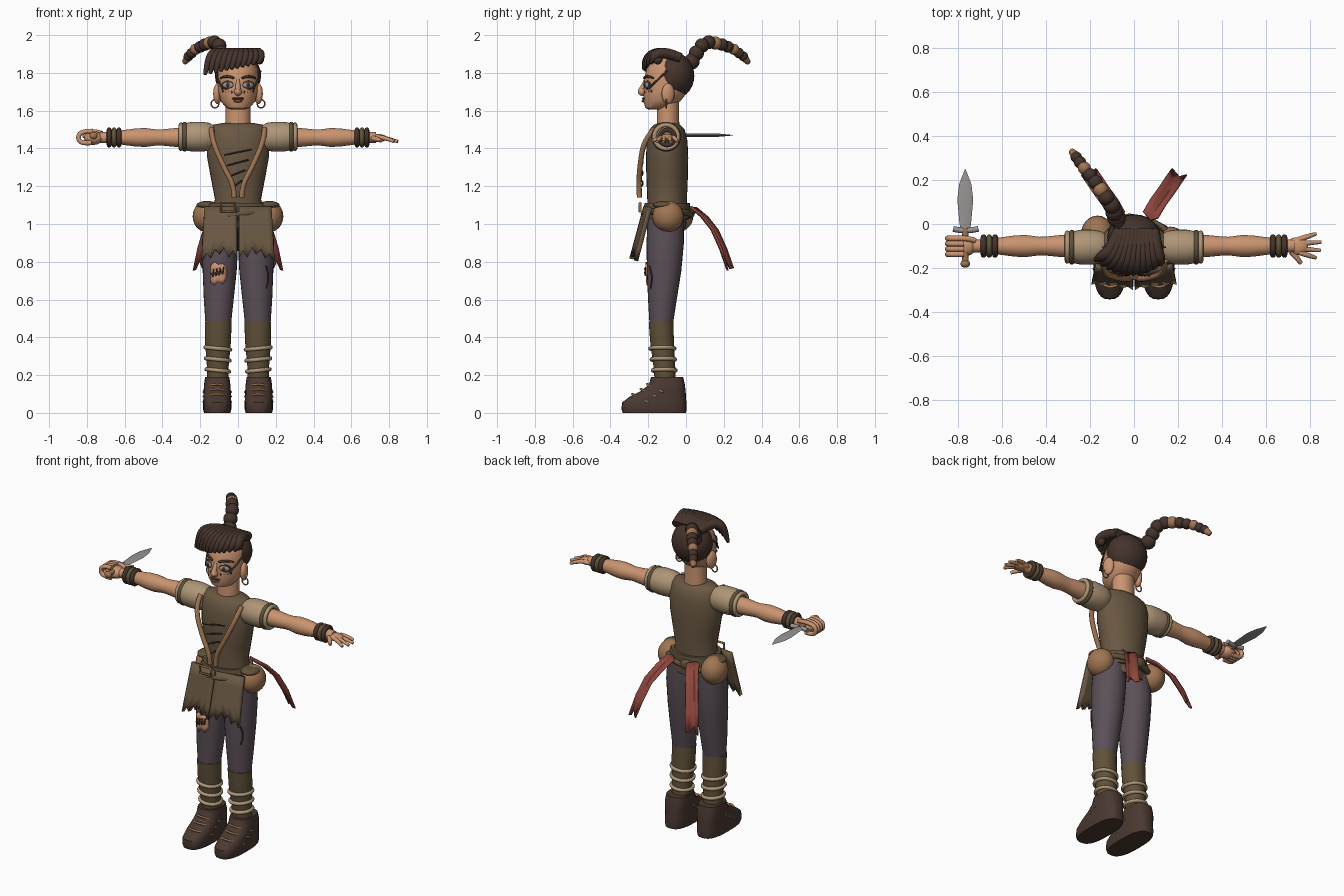
import bpy, bmesh, math
from mathutils import Vector

if "Cube" in bpy.data.objects:
    bpy.data.objects.remove(bpy.data.objects["Cube"])


def colour(name, r, g, b):
    m = bpy.data.materials.new(name)
    lin = [((c / 255 + 0.055) / 1.055) ** 2.4 for c in (r, g, b)] + [1]
    m.use_nodes = True
    m.diffuse_color = lin
    m.node_tree.nodes["Principled BSDF"].inputs["Base Color"].default_value = lin
    return m


SKIN = colour("skin", 202, 148, 112)
HAIR = colour("dark hair", 68, 51, 43)
CLOTH = colour("brown cloth", 105, 87, 66)
PANTS = colour("plum grey trousers", 91, 80, 88)
BOOT = colour("boot leather", 74, 57, 49)
LINEN = colour("linen", 174, 150, 119)
RED = colour("red ribbon", 143, 70, 60)
TAN = colour("tan leather", 160, 117, 82)
STEEL = colour("steel", 152, 148, 147)
OLIVE = colour("olive wrap", 96, 82, 58)
made = []


def finish(name, mesh, mat):
    mesh.materials.clear()
    mesh.materials.append(mat)
    ob = bpy.data.objects.new(name, mesh)
    bpy.context.collection.objects.link(ob)
    made.append(ob)
    return ob


def from_bm(name, bm, mat):
    bmesh.ops.recalc_face_normals(bm, faces=bm.faces)
    mesh = bpy.data.meshes.new(name)
    bm.to_mesh(mesh)
    bm.free()
    return finish(name, mesh, mat)


def loft(name, rings, mat, axis="z", sides=28, power=1.0):
    """Rings are (place along axis, centre u, centre v, radius u, radius v)."""
    bm, loops = bmesh.new(), []
    for a, cu, cv, ru, rv in rings:
        loop = []
        for i in range(sides):
            t = math.tau * i / sides
            c, s = math.cos(t), math.sin(t)
            u = cu + ru * math.copysign(abs(c) ** power, c)
            v = cv + rv * math.copysign(abs(s) ** power, s)
            loop.append(bm.verts.new({"x": (a, u, v), "y": (u, a, v), "z": (u, v, a)}[axis]))
        loops.append(loop)
    for p, q in zip(loops, loops[1:]):
        for i in range(sides):
            j = (i + 1) % sides
            bm.faces.new((p[i], p[j], q[j], q[i]))
    bm.faces.new(loops[0])
    bm.faces.new(loops[-1])
    return from_bm(name, bm, mat)


def ball(name, at, size, mat, turn=0):
    bm = bmesh.new()
    bmesh.ops.create_uvsphere(bm, u_segments=24, v_segments=14, radius=1)
    ob = from_bm(name, bm, mat)
    ob.location, ob.scale, ob.rotation_euler.z = at, size, turn
    return ob


def tube(name, points, radii, mat, cyclic=False, kind="NURBS"):
    cu = bpy.data.curves.new(name, "CURVE")
    cu.dimensions, cu.bevel_depth, cu.bevel_resolution = "3D", 1, 3
    cu.use_fill_caps = True
    sp = cu.splines.new(kind)
    sp.points.add(len(points) - 1)
    if isinstance(radii, (int, float)):
        radii = [radii] * len(points)
    for p, co, r in zip(sp.points, points, radii):
        p.co, p.radius = (*co, 1), r
    sp.use_cyclic_u, sp.use_endpoint_u = cyclic, not cyclic
    sp.order_u, sp.resolution_u = 3, 6
    tmp = bpy.data.objects.new(name + "_path", cu)
    bpy.context.collection.objects.link(tmp)
    dg = bpy.context.evaluated_depsgraph_get()
    mesh = bpy.data.meshes.new_from_object(tmp.evaluated_get(dg))
    bpy.data.objects.remove(tmp)
    return finish(name, mesh, mat)


def hoop(name, at, ru, rv, thick, mat, axis="z", tilt=0.0):
    pts = []
    for i in range(24):
        c, s = math.cos(math.tau * i / 24), math.sin(math.tau * i / 24)
        u, v, w = ru * c, rv * s, tilt * c
        pts.append(Vector(at) + Vector({"x": (w, u, v), "y": (u, w, v), "z": (u, v, w)}[axis]))
    return tube(name, pts, thick, mat, True, "POLY")


def sheet(name, fn, nu, nv, thick, mat):
    bm = bmesh.new()
    g = [[bm.verts.new(fn(i / nu, j / nv)) for j in range(nv + 1)] for i in range(nu + 1)]
    for i in range(nu):
        for j in range(nv):
            bm.faces.new((g[i][j], g[i + 1][j], g[i + 1][j + 1], g[i][j + 1]))
    ob = from_bm(name, bm, mat)
    mod = ob.modifiers.new("thickness", "SOLIDIFY")
    mod.thickness, mod.offset = thick, 0
    return ob


# Torso, neck and belt
loft("tunic", [(z, 0, -.1, rx, ry) for z, rx, ry in (
    (.98, .16, .1), (1.05, .15, .105), (1.13, .122, .105), (1.25, .145, .11), (1.35, .163, .112),
    (1.44, .166, .108), (1.5, .155, .093), (1.525, .135, .07), (1.535, .08, .045))], CLOTH)
loft("neck", [(1.5, 0, -.095, .07, .062), (1.56, 0, -.095, .066, .058), (1.7, 0, -.095, .066, .058)], SKIN)
loft("belt", [(1.03, 0, -.1, .168, .118), (1.07, 0, -.1, .168, .124), (1.11, 0, -.1, .15, .12)], OLIVE)
hoop("belt_cord", (0, -.1, 1.05), .172, .124, .016, OLIVE, tilt=.02)
ball("belt_knot", (-.02, .025, 1.06), (.04, .022, .03), OLIVE)
tube("buckle", [(-.09, -.243, 1.11), (-.015, -.243, 1.11), (-.015, -.243, 1.065), (-.09, -.243, 1.065)],
     .008, TAN, True, "POLY")
for i in range(4):
    z, w = 1.2 + .055 * i, .02 + .018 * i
    tube("chest_lace", [(-w, -.235, z), (0, -.222, z + .015), (w, -.235, z + .03)], .004, BOOT)

# Head
loft("head", [(1.605, 0, -.16, .03, .035), (1.615, 0, -.15, .062, .065), (1.65, 0, -.128, .092, .098),
              (1.7, 0, -.108, .104, .118), (1.76, 0, -.095, .108, .127), (1.82, 0, -.09, .105, .12),
              (1.87, 0, -.085, .075, .09), (1.89, 0, -.08, .03, .04)], SKIN)
ball("nose", (0, -.228, 1.7), (.021, .027, .022), SKIN)
tube("nose_bridge", [(0, -.213, 1.765), (0, -.222, 1.735), (0, -.24, 1.705)], [.01, .012, .016], SKIN)
ball("upper_lip", (0, -.222, 1.664), (.033, .012, .007), BOOT)
ball("lower_lip", (0, -.222, 1.651), (.025, .013, .008), RED)
ball("hair_cap", (0, -.062, 1.785), (.122, .106, .122), HAIR)

# Fringe swept across the brow
for i in range(11):
    t = i / 10
    x = .125 - .28 * t
    y = -.225 + 2.6 * x * x
    tube("fringe_lock", [(.09 - .16 * t, -.03, 1.88), (.1 - .2 * t, -.12, 1.915), (x, y + .01, 1.885),
                         (x - .02, y, 1.85 - .06 * t)], [.026, .03, .026, .009], HAIR)
ball("hair_curl", (.115, -.15, 1.87), (.022, .025, .025), HAIR)

# Braid arching from the crown
path = [(-.08, .03, 1.86), (-.09, .055, 1.905), (-.1, .085, 1.945), (-.125, .12, 1.962), (-.15, .155, 1.958),
        (-.175, .19, 1.95), (-.2, .222, 1.938), (-.225, .253, 1.925), (-.245, .28, 1.905), (-.262, .303, 1.888)]
for i, p in enumerate(path):
    r = .042 - .0018 * i
    ball("braid_bead", p, (r, r, r), TAN if i in (4, 7) else HAIR)
tube("braid_tip", [path[-1], (-.27, .318, 1.87), (-.285, .33, 1.855)], [.022, .02, .014], TAN)
tube("braid_root", [(-.06, -.02, 1.84), path[0], path[2]], .03, HAIR)

for s in (-1, 1):
    side = "left_" if s > 0 else "right_"
    # Face details
    turn = s * .42
    for part, d, size, mat in (("eye_liner", 0, (.037, .009, .024), HAIR), ("eye", .006, (.03, .009, .016), STEEL),
                               ("iris", .011, (.012, .007, .013), HAIR)):
        ball(side + part, (s * .053, -.204 - d, 1.735), size, mat, turn)
    tube(side + "brow", [(s * .022, -.222, 1.772), (s * .06, -.21, 1.79), (s * .092, -.172, 1.772)], [.006, .009, .004], HAIR)
    tube(side + "temple_cord", [(s * .082, -.2, 1.715), (s * .11, -.15, 1.765), (s * .119, -.1, 1.81)], .005, HAIR)
    for i in range(4):
        ball(side + "cheek_mark", (s * (.033 + .016 * i), -.217 + .011 * i, 1.698 + .002 * i), (.005, .005, .007), HAIR)
    ball(side + "ear", (s * .108, -.095, 1.69), (.022, .035, .055), SKIN, s * .3)
    hoop(side + "earring", (s * .122, -.105, 1.637), .02, .022, .004, TAN, "y")

    # Arm, shoulder guard and bracelets
    loft(side + "arm", [(s * x, -.1, 1.458, r, r) for x, r in (
        (.26, .052), (.34, .049), (.4, .043), (.43, .042), (.49, .05), (.54, .048), (.6, .04), (.65, .033), (.73, .028))],
        SKIN, "x")
    loft(side + "shoulder_guard", [(s * x, -.105, 1.462, r, r) for x, r in (
        (.13, .06), (.15, .073), (.19, .079), (.24, .079), (.28, .072), (.305, .064))], LINEN, "x")
    for x, r, mat in ((.282, .067, OLIVE), (.302, .063, LINEN)):
        hoop(side + "guard_rim", (s * x, -.105, 1.462), r, r, .012, mat, "x")
    for i, mat in enumerate((HAIR, OLIVE, HAIR)):
        hoop(side + "bracelet", (s * (.63 + .026 * i), -.1, 1.458), .04, .04, .013, mat, "x")

    # Chest strap and hip pouch
    tube(side + "chest_strap", [(s * .14, -.165, 1.505), (s * .14, -.222, 1.45), (s * .075, -.245, 1.3),
                                (s * .02, -.25, 1.2), (s * .02, -.246, 1.14)], .014, TAN)
    ball(side + "pouch", (s * .165, -.07 - s * .025, 1.04), (.075, .083, .083), TAN)
    ball(side + "pouch_flap", (s * .165, -.09 - s * .025, 1.1), (.055, .06, .022), OLIVE)

    # Ragged apron panel
    def apron(u, v, s=s):
        jag = (0, .045, .01, .06, .025, .05, .005, .03, -.01)[round(u * 8)]
        x, z = .004 + u * (.172 + .016 * v), 1.09 - v * (.275 - jag)
        return (s * x, -.215 - .27 * (1.09 - z) + .14 * x, z)
    sheet(side + "apron_panel", apron, 8, 4, .024, CLOTH)

    # Ribbon trailing behind, with a notched end
    rib = [Vector(p) for p in ((.075, .03, 1.09), (.11, .09, 1.04), (.15, .145, .97), (.18, .19, .87), (.205, .225, .77))]
    def ribbon(u, v, s=s):
        p = rib[round(v * 4)] + Vector((.8, -.35, .1)) * (u - .5) * .085
        p.y += .012 * math.cos(math.tau * u)
        p.z += (.03 if abs(u - .5) < .1 else -.02 * u) * (v == 1)
        return (s * p.x, p.y, p.z)
    sheet(side + "ribbon", ribbon, 4, 4, .008, RED)

    # Leg, wrap and boot
    loft(side + "trouser_leg", [(z, s * cx, cy, rx, ry) for z, cx, cy, rx, ry in (
        (.45, .105, -.132, .066, .06), (.6, .102, -.125, .079, .076), (.75, .097, -.116, .09, .091),
        (.9, .095, -.11, .096, .099), (1.03, .09, -.108, .09, .096))], PANTS)
    loft(side + "leg_wrap", [(.16, s * .107, -.11, .056, .055), (.25, s * .107, -.115, .058, .058),
                             (.38, s * .106, -.127, .069, .063), (.48, s * .105, -.132, .071, .065)], OLIVE)
    for i in range(3):
        hoop(side + "leg_cord", (s * .107, -.115 - .005 * i, .225 + .058 * i), .06 + .003 * i, .06 + .002 * i, .011, LINEN,
             tilt=.006 * s)
    loft(side + "boot", [(z, s * .11, (a + b) / 2, rx, (b - a) / 2) for z, a, b, rx in (
        (0, -.335, 0, .07), (.02, -.342, .003, .075), (.055, -.338, .002, .075), (.085, -.3, 0, .073),
        (.115, -.24, -.002, .072), (.15, -.195, -.006, .07), (.19, -.185, -.015, .064))], BOOT, power=.75)
    for y, z in ((-.28, .088), (-.235, .115), (-.2, .14)):
        tube(side + "boot_lace", [(s * .11 - .072, y + .08, z - .03), (s * .11 - .045, y, z + .012),
                                  (s * .11 + .045, y - .01, z + .012), (s * .11 + .072, y + .08, z - .03)], .006, TAN)


# Torn knee with stitches, and a seam on the other leg
def on_leg(x, z, gap):
    k = (z - .6) / .15
    rx, ry, cy = .079 + .011 * k, .076 + .015 * k, -.125 + .009 * k
    return (x, cy - ry * math.sqrt(max(0, 1 - ((abs(x) - .1) / rx) ** 2)) - gap, z)


def tear(u, v):
    low = (.69, .675, .7, .68, .715)[round(u * 4)]
    high = (.78, .8, .785, .79, .77)[round(u * 4)]
    return on_leg(-.145 + .085 * u, low + (high - low) * v, .004)


sheet("knee_tear", tear, 4, 4, .006, SKIN)
tube("knee_stitch", [on_leg(-.14 + .02 * i, .735 + .004 * i, .01) for i in range(4)], .006, HAIR)
for i in range(4):
    x = -.135 + .018 * i
    tube("knee_thread", [on_leg(x, .72 + .004 * i, .01), on_leg(x + .006, .76 + .004 * i, .01)], .004, HAIR, kind="POLY")
tube("leg_seam", [on_leg(.15 + .012 * math.sin(i * .8), .66 + .03 * i, .001) for i in range(5)], .004, HAIR)

# Open left hand
ball("left_palm", (.74, -.1, 1.455), (.05, .04, .021), SKIN)
for y, x, dy in ((-.07, .825, .025), (-.09, .848, .008), (-.11, .845, -.01), (-.128, .825, -.025)):
    tube("left_finger", [(.75, y, 1.458), (.79, y + dy * .6, 1.455), (x, y + dy, 1.436)], [.013, .012, .008], SKIN)
tube("left_thumb", [(.715, -.125, 1.452), (.74, -.155, 1.45), (.757, -.178, 1.44)], [.015, .013, .009], SKIN)

# Right fist holding a dagger
ball("right_palm", (-.765, -.1, 1.455), (.05, .046, .036), SKIN)
for i in range(4):
    y = -.065 - .024 * i
    tube("right_finger", [(-.77, y, 1.492), (-.83, y, 1.492), (-.85, y, 1.455), (-.825, y, 1.425), (-.775, y, 1.43)],
         .013, SKIN)
tube("right_thumb", [(-.72, -.075, 1.48), (-.765, -.06, 1.497), (-.8, -.07, 1.485)], .012, SKIN)
loft("dagger_grip", [(-.18, -.765, 1.468, .015, .015), (-.02, -.765, 1.468, .015, .015)], TAN, "y", 12)
ball("dagger_pommel", (-.765, -.18, 1.468), (.022, .018, .02), TAN)
tube("dagger_guard", [(-.82, -.022, 1.468), (-.765, -.036, 1.468), (-.705, -.022, 1.468)], .013, STEEL)
loft("dagger_blade", [(y, -.765, 1.47, w, h) for y, w, h in (
    (-.03, .022, .009), (.02, .028, .009), (.11, .036, .009), (.18, .028, .008), (.25, .001, .001))], STEEL, "y", 4)

# Smooth rounded parts while keeping real edges crisp
bpy.ops.object.select_all(action="DESELECT")
for ob in made:
    ob.select_set(True)
bpy.context.view_layer.objects.active = made[0]
bpy.ops.object.shade_smooth_by_angle(angle=math.radians(40))
